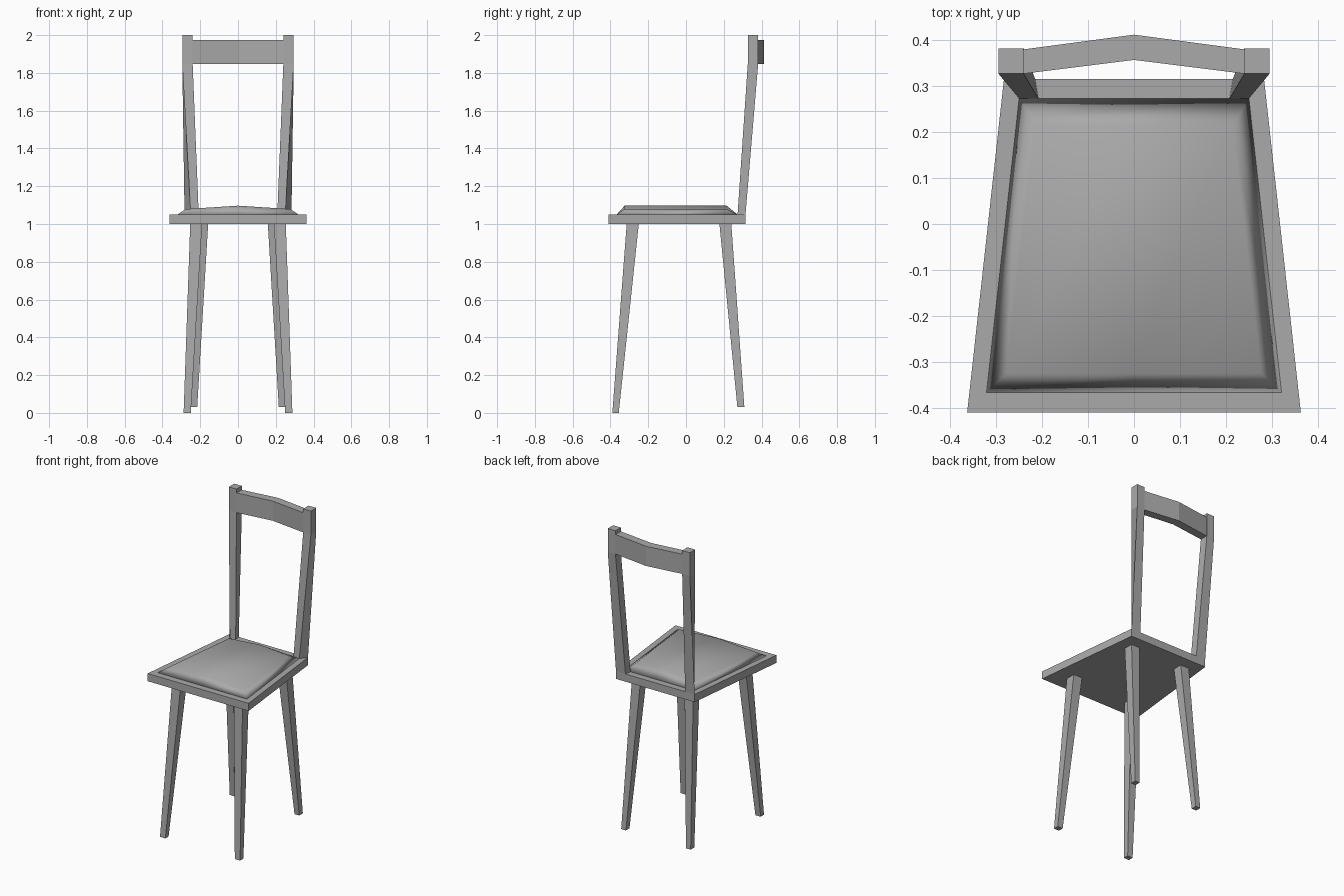
import bpy
import bmesh

if "Cube" in bpy.data.objects:
    bpy.data.objects.remove(bpy.data.objects["Cube"], do_unlink=True)

grey = bpy.data.materials.new("plain grey")
grey.use_nodes = True
colour = (0.4, 0.4, 0.4, 1)
grey.diffuse_color = colour
grey.node_tree.nodes["Principled BSDF"].inputs["Base Color"].default_value = colour


def loft(name, rings, side=1, smooth=False):
    """Skin a stack of matching rings and cap both ends; side=-1 mirrors in x."""
    bm = bmesh.new()
    loops = [[bm.verts.new((x * side, y, z)) for x, y, z in r] for r in rings]
    n = len(loops[0])
    for a, b in zip(loops, loops[1:]):
        for i in range(n):
            j = (i + 1) % n
            bm.faces.new((a[i], a[j], b[j], b[i]))
    for ring in (loops[0], loops[-1]):
        if n == 6:  # split along the centre ridge
            bm.faces.new(ring[0:4])
            bm.faces.new(ring[3:] + ring[:1])
        else:
            bm.faces.new(ring)
    bmesh.ops.recalc_face_normals(bm, faces=bm.faces)
    for f in bm.faces:
        f.smooth = smooth
    mesh = bpy.data.meshes.new(name)
    bm.to_mesh(mesh)
    bm.free()
    mesh.materials.append(grey)
    obj = bpy.data.objects.new(name, mesh)
    bpy.context.collection.objects.link(obj)
    return obj


def rect(x0, x1, y0, y1, z):
    return [(x0, y0, z), (x1, y0, z), (x1, y1, z), (x0, y1, z)]


def trapezoid(front, back, y0, y1, z):
    return [(-front, y0, z), (front, y0, z), (back, y1, z), (-back, y1, z)]


def ridged(front, back, y0, y1, z, ridge):
    return [(0, y0, ridge), (front, y0, z), (back, y1, z),
            (0, y1, ridge), (-back, y1, z), (-front, y0, z)]


# Seat board, tapering towards the back
loft("seat", [trapezoid(0.363, 0.283, -0.41, 0.315, z) for z in (1.0, 1.05)])

# Soft cushion with a gentle centre ridge
loft("cushion", [ridged(0.321, 0.25, -0.367, 0.273, 1.05, 1.05),
                 ridged(0.277, 0.215, -0.325, 0.215, 1.079, 1.097)], smooth=True)

for label, s in (("left", 1), ("right", -1)):
    # Splayed, tapered legs
    loft("front_leg_" + label, [rect(0.25, 0.288, -0.39, -0.356, 0),
                                rect(0.19, 0.253, -0.314, -0.25, 1.0)], s)
    loft("back_leg_" + label, [rect(0.216, 0.25, 0.272, 0.309, 0.03),
                               rect(0.158, 0.22, 0.177, 0.24, 1.0)], s)
    # Back posts lean outwards, then stand upright beside the rail
    foot = [(0.208, 0.273, 1.05), (0.25, 0.273, 1.05),
            (0.283, 0.315, 1.05), (0.215, 0.315, 1.05)]
    loft("back_post_" + label,
         [foot] + [rect(0.24, 0.295, 0.327, 0.382, z) for z in (1.847, 2.0)], s)

# Bowed top rail
bow = [(-0.24, 0.327), (0, 0.357), (0.24, 0.327),
       (0.24, 0.38), (0, 0.412), (-0.24, 0.38)]
order = bow[1:] + bow[:1]
sections = [[(x, y, z) for x, y in ((px, a), (px, b)) for z in ((1.847, 1.975) if y == a else (1.975, 1.847))]
            for px, a, b in ((-0.24, 0.327, 0.38), (0, 0.357, 0.412), (0.24, 0.327, 0.38))]
loft("top_rail", sections)
